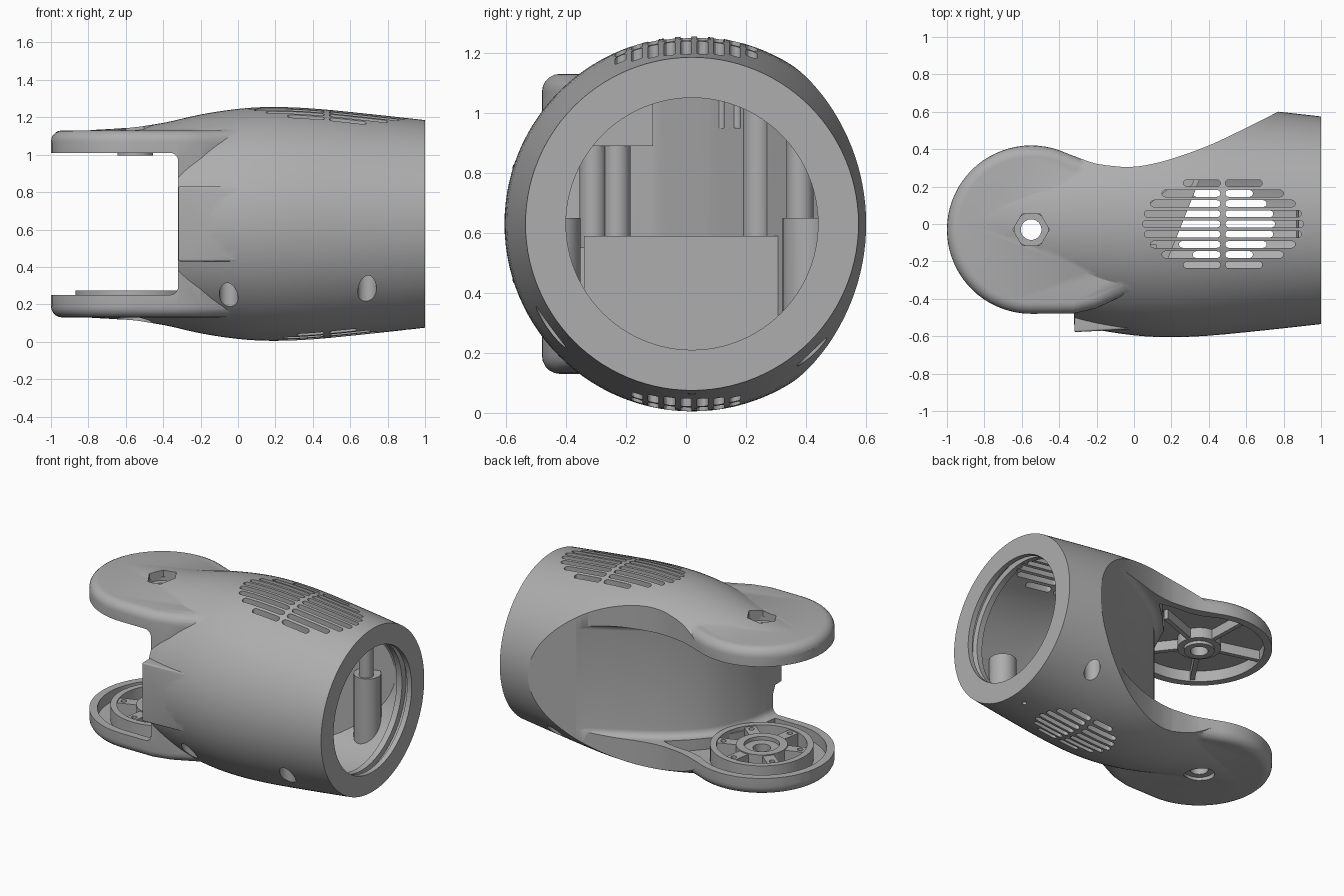
import bpy, bmesh
from math import sin, cos, pi, sqrt, radians
from mathutils import Matrix, Vector

cube = bpy.data.objects.get("Cube")
if cube:
    bpy.data.objects.remove(cube)

grey = bpy.data.materials.new("matte grey")
grey.use_nodes = True
GREY = (0.42, 0.42, 0.42, 1)
grey.diffuse_color = GREY
grey.node_tree.nodes["Principled BSDF"].inputs["Base Color"].default_value = GREY

AXIS = Vector((0, 0.02, 0.63))     # centre line of the housing
PX, PY = -0.55, -0.03              # pivot of the arms


def finish(name, bm):
    bmesh.ops.remove_doubles(bm, verts=bm.verts, dist=1e-5)
    bmesh.ops.recalc_face_normals(bm, faces=bm.faces)
    mesh = bpy.data.meshes.new(name)
    bm.to_mesh(mesh)
    bm.free()
    mesh.materials.append(grey)
    obj = bpy.data.objects.new(name, mesh)
    bpy.context.collection.objects.link(obj)
    return obj


def apply(obj, mod):
    bpy.context.view_layer.objects.active = obj
    bpy.ops.object.modifier_apply(modifier=mod.name)


def prism(name, outlines, z0, z1, bevel=0):
    bm = bmesh.new()
    for pts in outlines:
        low = [bm.verts.new((x, y, z0)) for x, y in pts]
        top = [bm.verts.new((x, y, z1)) for x, y in pts]
        bm.faces.new(low)
        bm.faces.new(top)
        for i in range(len(pts)):
            j = (i + 1) % len(pts)
            bm.faces.new((low[i], low[j], top[j], top[i]))
    obj = finish(name, bm)
    if bevel:
        mod = obj.modifiers.new("round", "BEVEL")
        mod.width, mod.segments, mod.limit_method = bevel, 5, "ANGLE"
        mod.angle_limit = radians(50)
        mod.use_clamp_overlap = False
        apply(obj, mod)
    return obj


def lathe(name, profile, centre, along_x=False, steps=64, closed=False):
    """Turn (height, radius) points around z, or around x."""
    bm = bmesh.new()
    rings = [[bm.verts.new((r * cos(2 * pi * k / steps), r * sin(2 * pi * k / steps), h))
              for k in range(steps)] for h, r in profile]
    pairs = list(zip(rings, rings[1:]))
    if closed:
        pairs.append((rings[-1], rings[0]))
    else:
        bm.faces.new(rings[0])
        bm.faces.new(rings[-1])
    for a, b in pairs:
        for k in range(steps):
            n = (k + 1) % steps
            bm.faces.new((a[k], a[n], b[n], b[k]))
    if along_x:
        bm.transform(Matrix.Rotation(pi / 2, 4, "Y"))
    bm.transform(Matrix.Translation(centre))
    return finish(name, bm)


def tube(name, x, y, z0, z1, outer, inner, steps=48):
    return lathe(name, [(z0, outer), (z1, outer), (z1, inner), (z0, inner)],
                 (x, y, 0), steps=steps, closed=True)


def rod(name, x, y, z0, z1, r, steps=32):
    return lathe(name, [(z0, r), (z1, r)], (x, y, 0), steps=steps)


def combine(obj, other, operation):
    mod = obj.modifiers.new("join", "BOOLEAN")
    mod.operation, mod.solver, mod.object = operation, "EXACT", other
    apply(obj, mod)
    bpy.data.objects.remove(other)


def arc(r, a0, a1, n=40):
    angles = [radians(a0 + (a1 - a0) * i / n) for i in range(n + 1)]
    return [(PX + r * cos(a), PY + r * sin(a)) for a in angles]


def smooth_path(pts, n=6):
    """Catmull-Rom curve through the points."""
    p = [Vector(q) for q in [pts[0]] + pts + [pts[-1]]]
    out = []
    for a, b, c, d in zip(p, p[1:], p[2:], p[3:]):
        for i in range(n):
            t = i / n
            v = b + (c - a) * t / 2 + (2*a - 5*b + 4*c - d) * t*t / 2 + (3*b - a - 3*c + d) * t**3 / 2
            out.append(tuple(v))
    return out + [tuple(pts[-1])]


# Housing: turned barrel trimmed to the plan outline
barrel = smooth_path([(-1, .44), (-.85, .494), (-.6, .513), (-.4, .54), (-.2, .585), (0, .615),
                      (.18, .625), (.4, .617), (.7, .588), (1, .555)], 3)
housing = lathe("housing", barrel, AXIS, True, 112)
disc = arc(.45, 70, 270)
neck = smooth_path([(-.05, .304), (-.2, .322), (-.32, .363), disc[0]], 3)[:-1]
saddle = smooth_path([(.78, .605), (.6, .514), (.4, .42), (.2, .348), (.05, .312), (-.05, .304)])[:-1] + neck
plan = [(1.1, -.8), (1.1, .8), (.92, .8)] + saddle + disc + [(-.32, -.483), (-.32, -.8)]
combine(housing, prism("trim", [plan], -.2, 1.5), "INTERSECT")

# Flat rounded arms, joined as one block and then slotted
arm_plan = [(.05, -.33), (.03, .25)] + neck + disc + [(-.32, -.479), (-.2, -.45)]
combine(housing, prism("arm_block", [arm_plan], .13, 1.13, .06), "UNION")
pad = prism("front_pad", [[(-.319, -.3), (-.319, -.578), (.12, -.556), (.12, -.3)]], .43, .83, .01)
combine(housing, pad, "UNION")
wall = smooth_path([(-.32, -.42), (-.28, -.23), (-.18, -.02), (0, .16), (.25, .32), (.5, .465), (.8, .68)])
slot = [(-1.3, -.9), (-.32, -.9)] + wall + [(.9, .9), (-1.3, .9)]
combine(housing, prism("slot", [slot], .25, 1.01, .045), "DIFFERENCE")

# Hollow interior with a stepped mouth
inner = [(-.24, .48), (0, .55), (.2, .565), (.5, .55), (.87, .5), (.88, .43), (.92, .43), (.925, .465),
         (.96, .465), (.965, .42), (1.1, .42)]
hollow = lathe("hollow", inner, AXIS, True, 96)
inside = [(1.2, -.8), (1.2, .8), (.87, .8), (.82, .53), (.5, .37), (.25, .24), (.05, .08),
          (-.1, -.1), (-.2, -.3), (-.24, -.8)]
combine(hollow, prism("hollow_trim", [inside], -.2, 1.5), "INTERSECT")
combine(housing, hollow, "DIFFERENCE")

# Screw bosses inside the shell, drilled from below
for x, y in ((-.05, -.45), (.69, -.45), (.69, .42)):
    boss = rod("boss", x, y * .97, .1, .65, .085)
    combine(boss, lathe("shell_trim", [(h, r - .02) for h, r in barrel], AXIS, True), "INTERSECT")
    combine(housing, boss, "UNION")
    combine(housing, rod("screw_hole", x, y, -.2, .45, .05), "DIFFERENCE")
combine(housing, rod("drain_hole", .9, .02, -.1, .16, .014, 16), "DIFFERENCE")


# Cooling vents, split down the middle
def vents(name, rows, half, depth, z0, z1):
    slots = []
    for i in range(-rows, rows + 1):
        y = i * .0545
        w = half * sqrt(1 - (y / depth) ** 2)
        for x0, x1 in ((.475 - w, .462), (.488, .475 + w)):
            ends = [(x1 - .018, -90), (x0 + .018, 90)]
            slots.append([(cx + .018 * cos(radians(a + s * 30)), y + .018 * sin(radians(a + s * 30)))
                          for cx, a in ends for s in range(7)])
    combine(housing, prism(name, slots, z0, z1), "DIFFERENCE")


vents("top_vents", 4, .43, .25, .95, 1.5)
vents("bottom_vents", 3, .28, .2, -.2, .3)

# Recessed arm faces
pocket = arc(.4, 55, 270) + [(-.37, -.43), (-.34, -.22), (-.24, 0), (-.12, .13), (0, .24), (-.1, .262),
                             (-.22, .27)]
for z0, z1 in ((.175, .4), (.9, 1.085)):
    combine(housing, prism("pocket", [pocket], z0, z1), "DIFFERENCE")
combine(housing, rod("nut_recess", PX, PY, 1.04, 1.4, .097, 6), "DIFFERENCE")
combine(housing, rod("lower_bore", PX, PY, 0, .4, .095), "DIFFERENCE")


# Ribs and hubs of the two arms
def spokes(name, count, r0, r1, width, z0, z1, turn):
    bars = []
    for i in range(count):
        a = 2 * pi * i / count + turn
        u, v = Vector((cos(a), sin(a))), Vector((-sin(a), cos(a))) * width / 2
        c = Vector((PX, PY))
        bars.append([tuple(p) for p in (c + u*r0 - v, c + u*r1 - v, c + u*r1 + v, c + u*r0 + v)])
    return prism(name, bars, z0, z1)


tube("upper_hub", PX, PY, .995, 1.075, .095, .055)
tube("upper_hub_base", PX, PY, 1.015, 1.1, .135, .09)
spokes("upper_ribs", 5, .11, .41, .03, 1.02, 1.1, .35)
tube("lower_ring", PX, PY, .16, .275, .32, .28, 64)
tube("lower_hub", PX, PY, .16, .275, .16, .11)
tube("lower_bearing", PX, PY, .15, .25, .12, .055)
lower_spokes = spokes("lower_spokes", 6, .14, .29, .075, .16, .268, .35)
for i in range(6):
    a = 2 * pi * i / 6 + .35
    hole = rod("hole", PX + .245 * cos(a), PY + .245 * sin(a), .2, .3, .018, 16)
    combine(lower_spokes, hole, "DIFFERENCE")

# Inner shelf, posts and mounting block
prism("inner_shelf", [[(-.18, -.34), (.12, -.34), (.38, .31), (.3, .285), (.03, .09), (-.12, -.11)]], .2, .59)
for y in (-.31, -.23):
    rod("front_post", .07, y, .55, .95, .045)
rod("back_post", .27, .24, .55, 1.12, .05)
rod("boss_pin", .7, .38, .6, 1.05, .045)
prism("inner_block", [[(-.1, -.36), (.12, -.36), (.12, -.11), (-.1, -.11)]], .89, 1.08)

# Smooth shading with sharp edges kept
bpy.ops.object.select_all(action="DESELECT")
for obj in bpy.context.collection.objects:
    if obj.type == "MESH" and obj.data.materials and obj.data.materials[0] == grey:
        obj.select_set(True)
        bpy.context.view_layer.objects.active = obj
bpy.ops.object.shade_smooth_by_angle(angle=radians(30))
